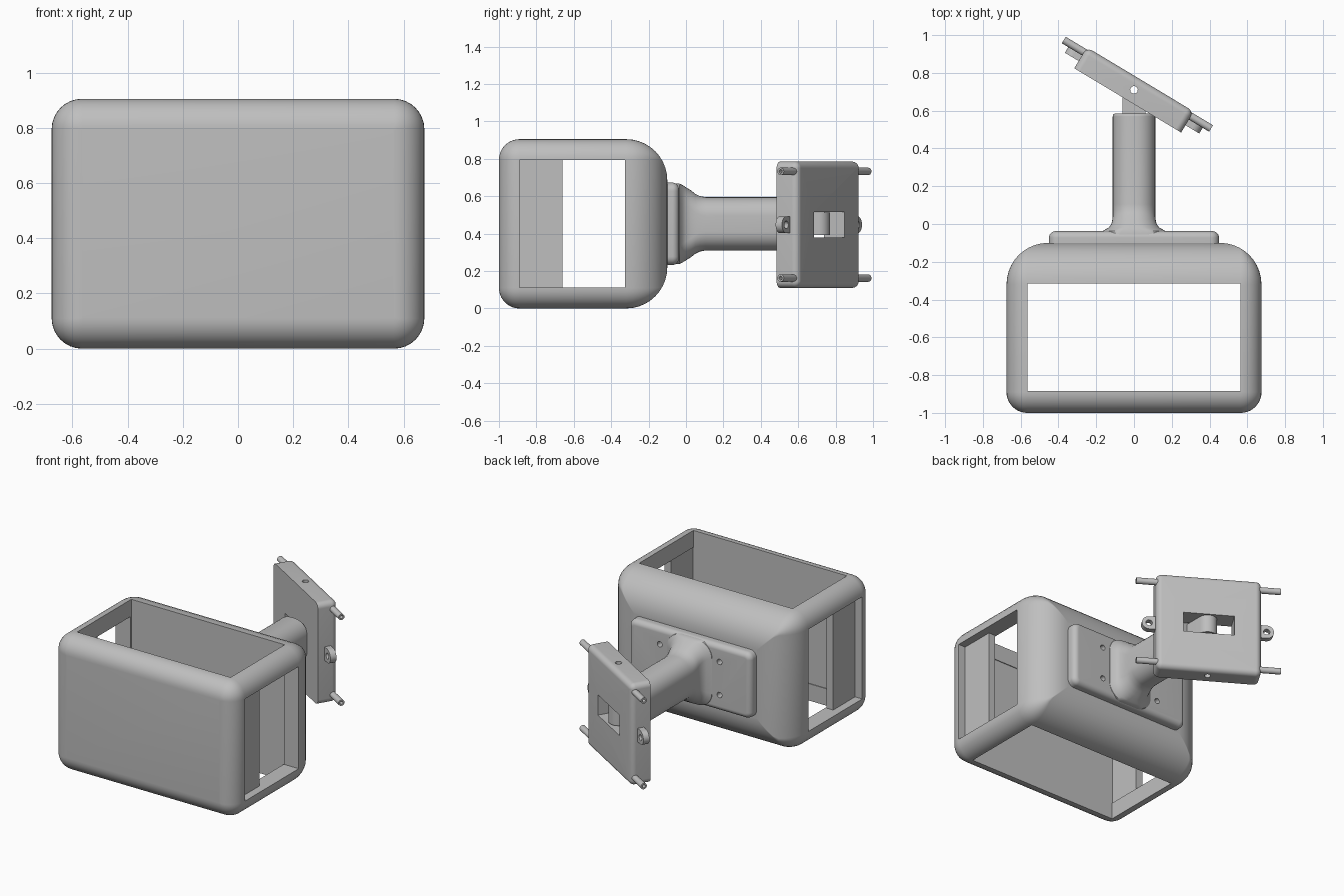
import bpy, bmesh, math
from mathutils import Matrix, Vector

cube = bpy.data.objects.get("Cube")
if cube:
    bpy.data.objects.remove(cube, do_unlink=True)

GREY = (0.52, 0.52, 0.52, 1)
grey = bpy.data.materials.new("plain grey")
grey.use_nodes = True
grey.diffuse_color = GREY
grey.node_tree.nodes["Principled BSDF"].inputs["Base Color"].default_value = GREY

MID_Z = 0.4525
parts = []


def finish(name, bm, frame):
    bmesh.ops.recalc_face_normals(bm, faces=bm.faces)
    bm.transform(frame)
    mesh = bpy.data.meshes.new(name)
    bm.to_mesh(mesh)
    bm.free()
    mesh.materials.append(grey)
    obj = bpy.data.objects.new(name, mesh)
    bpy.context.collection.objects.link(obj)
    parts.append(obj)
    return obj


def loft(name, rings, frame, steps=8):
    """Skin rounded rectangles (y, half width, half height, radius) along y."""
    bm = bmesh.new()
    loops = []
    for y, w, h, r in rings:
        loop = []
        for q, (sx, sz) in enumerate([(1, 1), (-1, 1), (-1, -1), (1, -1)]):
            for i in range(steps + 1):
                a = (q + i / steps) * math.pi / 2
                loop.append(bm.verts.new((sx * (w - r) + r * math.cos(a), y,
                                          sz * (h - r) + r * math.sin(a))))
        loops.append(loop)
    for a, b in zip(loops, loops[1:]):
        for i in range(len(a)):
            j = (i + 1) % len(a)
            bm.faces.new((a[i], a[j], b[j], b[i]))
    bm.faces.new(loops[0])
    bm.faces.new(loops[-1])
    return finish(name, bm, frame)


def fillet(y, w, h, r, size, direction, steps=10):
    """Rings that round over an end at y; direction is +1 for the far end."""
    rings = []
    for i in range(steps + 1):
        a = i / steps * math.pi / 2
        inset = size * (1 - math.cos(a))
        rings.append((y - direction * size * (1 - math.sin(a)),
                      w - inset, h - inset, max(r - inset, 0.004)))
    return rings if direction > 0 else rings[::-1]


def box(name, size, centre, frame):
    bm = bmesh.new()
    bmesh.ops.create_cube(bm, size=1)
    bm.transform(Matrix.Translation(centre) @ Matrix.Diagonal((*size, 1)))
    return finish(name, bm, frame)


def rod(name, radius, length, centre, axis, frame):
    bm = bmesh.new()
    bmesh.ops.create_cone(bm, cap_ends=True, segments=32, radius1=radius,
                          radius2=radius, depth=length)
    turn = Vector((0, 0, 1)).rotation_difference(Vector(axis)).to_matrix().to_4x4()
    bm.transform(Matrix.Translation(centre) @ turn)
    return finish(name, bm, frame)


def combine(target, other, operation="DIFFERENCE"):
    mod = target.modifiers.new("combine", "BOOLEAN")
    mod.operation, mod.object, mod.solver = operation, other, "EXACT"
    bpy.context.view_layer.update()
    graph = bpy.context.evaluated_depsgraph_get()
    mesh = bpy.data.meshes.new_from_object(target.evaluated_get(graph))
    target.modifiers.clear()
    target.data = mesh
    parts.remove(other)
    bpy.data.objects.remove(other, do_unlink=True)


body = Matrix.Translation((0, 0, MID_Z))
X, Y, Z = (1, 0, 0), (0, 1, 0), (0, 0, 1)

# Housing with openings through the sides, top and bottom
W, H, R = 0.675, 0.4525, 0.11
housing = loft("housing", fillet(-1, W, H, R, 0.11, -1)
               + fillet(-0.1, W, H, R, 0.22, 1), body)
combine(housing, box("side_cutter", (2, 0.565, 0.68), (0, -0.6075, 0), body))
combine(housing, box("top_cutter", (1.13, 0.57, 2), (0, -0.6, 0), body))

# Recessed side panels
for side, word in ((1, "left"), (-1, "right")):
    box(word + "_side_panel", (0.05, 0.235, 0.69), (side * 0.597, -0.7775, 0), body)

# Back mounting plate with four screw holes
back_plate = loft("back_plate", [(-0.11, 0.45, 0.22, 0.045)]
                  + fillet(-0.038, 0.45, 0.22, 0.045, 0.035, 1), body)
for x in (-0.22, 0.22):
    for z in (-0.11, 0.11):
        combine(back_plate, rod("screw_cutter", 0.018, 0.08, (x, -0.04, z), Y, body))

# Flared neck
loft("neck", [(-0.06, 0.175, 0.215, 0.1), (-0.036, 0.165, 0.215, 0.1),
              (-0.02, 0.135, 0.208, 0.1), (0, 0.12, 0.195, 0.1),
              (0.025, 0.114, 0.18, 0.1), (0.05, 0.1125, 0.16, 0.1),
              (0.075, 0.1125, 0.148, 0.1), (0.105, 0.1125, 0.1425, 0.1)]
     + fillet(0.585, 0.1125, 0.1425, 0.1, 0.015, 1), body)

# Hinge tongue with pin hole
tongue = box("hinge_tongue", (0.12, 0.15, 0.12), (0, 0.635, 0), body)
combine(tongue, rod("tongue_end", 0.06, 0.12, (0, 0.71, 0), Z, body), "UNION")
combine(tongue, rod("pin_cutter", 0.02, 1, (0, 0.71, 0), Z, body))

# Tilted wall plate with window and pin hole
tilt = Matrix.Translation((0, 0.71, 0.4475)) @ Matrix.Rotation(math.radians(-31), 4, "Z")
wall_plate = loft("wall_plate", [(-0.065, 0.33, 0.3375, 0.035)]
                  + fillet(0.065, 0.33, 0.3375, 0.035, 0.035, 1), tilt)
combine(wall_plate, box("window_cutter", (0.32, 0.4, 0.135), (0, 0, 0), tilt))
combine(wall_plate, rod("pin_cutter", 0.02, 1, (0, 0, 0), Z, tilt))

# Pegs and eyelets on both ends of the wall plate
for side, word in ((1, "left"), (-1, "right")):
    for z, level in ((0.285, "upper"), (-0.285, "lower")):
        peg = rod(f"{level}_{word}_peg", 0.02, 0.155, (side * 0.3775, 0.035, z), X, tilt)
        combine(peg, rod("peg_cutter", 0.01, 0.06, (side * 0.455, 0.035, z), X, tilt))
    eyelet = rod(word + "_eyelet", 0.045, 0.04, (side * 0.37, 0, 0), Y, tilt)
    combine(eyelet, box("eyelet_root", (0.06, 0.04, 0.09), (side * 0.34, 0, 0), tilt), "UNION")
    combine(eyelet, rod("eyelet_cutter", 0.02, 0.2, (side * 0.37, 0, 0), Y, tilt))

# Smooth shading with sharp edges kept
bpy.ops.object.select_all(action="DESELECT")
for obj in parts:
    obj.select_set(True)
bpy.context.view_layer.objects.active = housing
bpy.ops.object.shade_smooth_by_angle(angle=math.radians(30))
